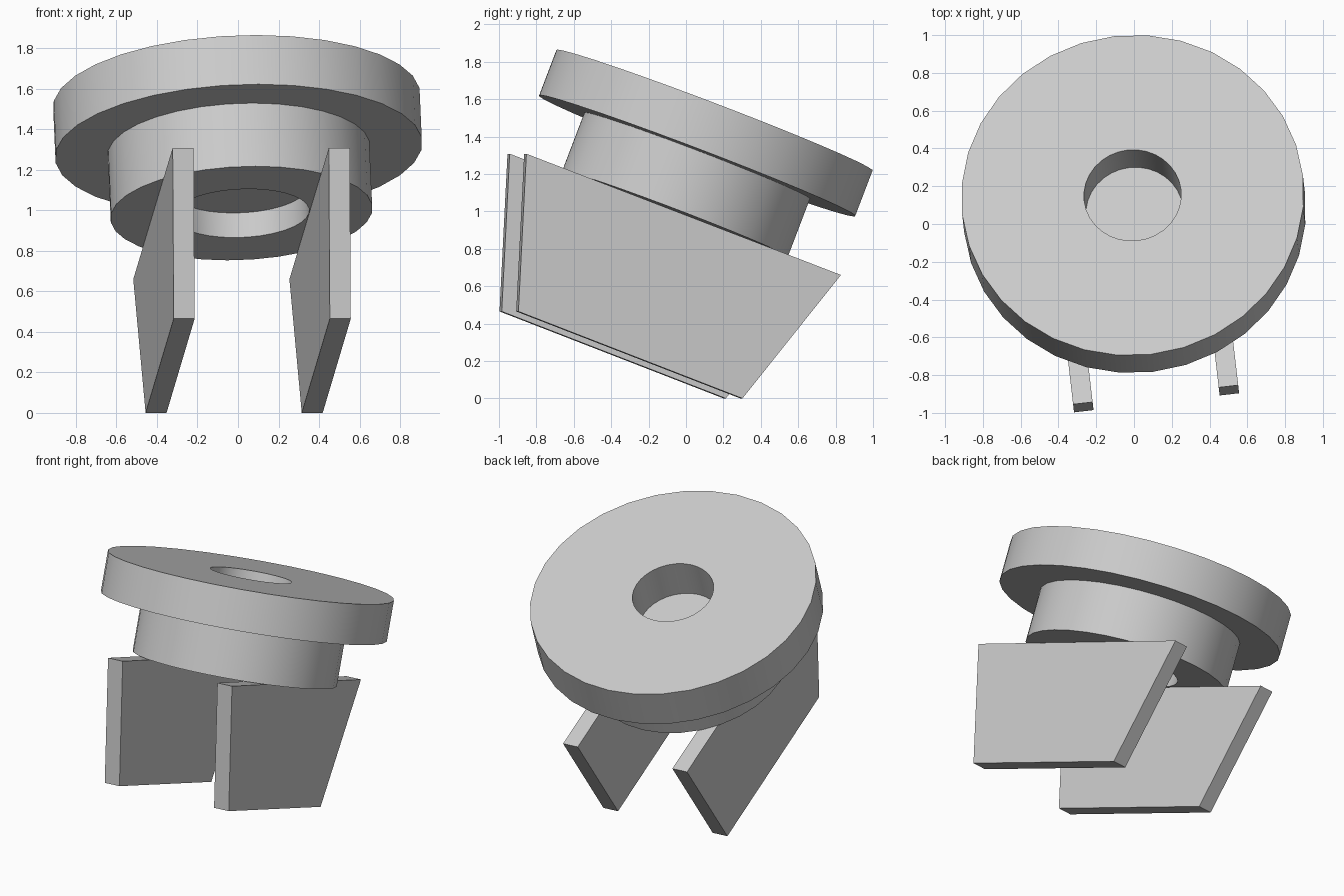
import bpy
import bmesh
import math
from mathutils import Matrix, Vector

cube = bpy.data.objects.get("Cube")
if cube:
    bpy.data.objects.remove(cube, do_unlink=True)

grey = bpy.data.materials.new("light_grey")
grey.use_nodes = True
colour = (0.6, 0.6, 0.6, 1)
grey.diffuse_color = colour
grey.node_tree.nodes["Principled BSDF"].inputs["Base Color"].default_value = colour

SEGMENTS = 32
YAW = Matrix.Rotation(math.radians(6.6), 4, "Z")
TILT = Matrix.Rotation(math.radians(-21), 4, "X")
TOP = Matrix.Translation((0.01, 0.152, 1.54))


def finish(name, bm, matrix):
    """Turn a bmesh into a placed object with sharp edges kept."""
    bmesh.ops.remove_doubles(bm, verts=bm.verts, dist=1e-5)
    bmesh.ops.recalc_face_normals(bm, faces=bm.faces)
    mesh = bpy.data.meshes.new(name)
    bm.to_mesh(mesh)
    bm.free()
    mesh.materials.append(grey)
    mesh.shade_smooth()
    mesh.set_sharp_from_angle(angle=math.radians(30))
    obj = bpy.data.objects.new(name, mesh)
    bpy.context.collection.objects.link(obj)
    obj.matrix_world = matrix
    return obj


def lathe(name, profile, closed):
    """Spin (radius, height) points about the tilted axis."""
    bm = bmesh.new()
    verts = [bm.verts.new((r, 0, z)) for r, z in profile]
    edges = [bm.edges.new(pair) for pair in zip(verts, verts[1:])]
    if closed:
        edges.append(bm.edges.new((verts[-1], verts[0])))
    bmesh.ops.spin(bm, geom=verts + edges, cent=(0, 0, 0), axis=(0, 0, 1),
                   angle=math.tau, steps=SEGMENTS)
    return finish(name, bm, YAW @ TOP @ TILT)


def plate(name, x, outline, thickness):
    """Extrude a (y, z) outline along x, centred on x."""
    bm = bmesh.new()
    face = bm.faces.new([bm.verts.new((x - thickness / 2, y, z)) for y, z in outline])
    result = bmesh.ops.extrude_face_region(bm, geom=[face], use_keep_orig=True)
    moved = [v for v in result["geom"] if isinstance(v, bmesh.types.BMVert)]
    bmesh.ops.translate(bm, verts=moved, vec=Vector((thickness, 0, 0)))
    return finish(name, bm, YAW)


# Wide upper disc with a centre hole
lathe("upper_disc", [(0.258, 0), (0.908, 0), (0.908, -0.26), (0.258, -0.26)], True)

# Narrower hub with a shallow recess underneath
lathe("lower_hub", [(0, -0.26), (0.648, -0.26), (0.648, -0.594),
                    (0.335, -0.594), (0.335, -0.464), (0, -0.464)], False)

# Pair of slanted side plates under the hub
outline = [(-0.954, 0.465), (-0.911, 1.308), (0.782, 0.66), (0.252, 0)]
for name, side in (("left_plate", 1), ("right_plate", -1)):
    plate(name, 0.01 + side * 0.388, outline, 0.104)
